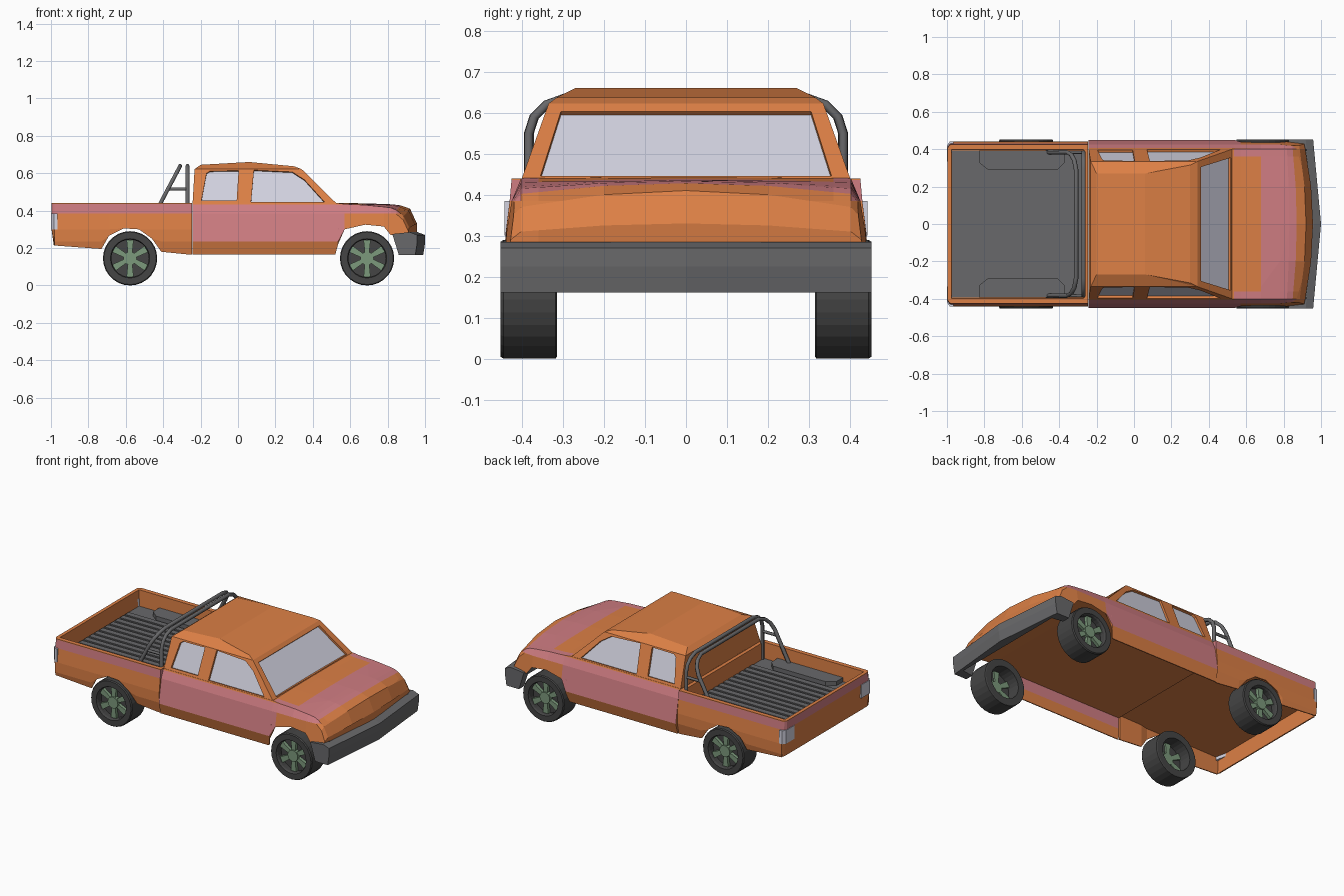
import bpy, bmesh, math
from mathutils import Vector

if "Cube" in bpy.data.objects:
    bpy.data.objects.remove(bpy.data.objects["Cube"])


def mat(name, r, g, b):
    m = bpy.data.materials.new(name)
    m.diffuse_color = (r, g, b, 1)
    m.use_nodes = True
    m.node_tree.nodes["Principled BSDF"].inputs["Base Color"].default_value = m.diffuse_color
    return m


ORANGE = mat("orange paint", .72, .215, .06)
PINK = mat("pink stripe", .63, .205, .225)
GLASS = mat("pale glass", .64, .64, .74)
TRIM = mat("grey trim", .14, .14, .145)
TYRE = mat("dark rubber", .06, .06, .06)
GREEN = mat("green wheel", .20, .32, .20)


def finish(name, bm, *mats):
    bmesh.ops.remove_doubles(bm, verts=bm.verts, dist=1e-5)
    bmesh.ops.recalc_face_normals(bm, faces=bm.faces)
    me = bpy.data.meshes.new(name)
    bm.to_mesh(me)
    bm.free()
    for m in mats:
        me.materials.append(m)
    ob = bpy.data.objects.new(name, me)
    bpy.context.collection.objects.link(ob)
    return ob


def loft(rings, closed=False, bm=None):
    bm = bm or bmesh.new()
    vs = [[bm.verts.new(p) for p in r] for r in rings]
    n = len(vs[0])
    for k in range(len(vs) if closed else len(vs) - 1):
        a, b = vs[k], vs[(k + 1) % len(vs)]
        for i in range(n):
            bm.faces.new((a[i], a[(i + 1) % n], b[(i + 1) % n], b[i]))
    if not closed:
        bm.faces.new(vs[0])
        bm.faces.new(vs[-1])
    return bm


def prism(name, pts, offset, m):
    off = Vector(offset)
    return finish(name, loft([[Vector(p) for p in pts], [Vector(p) + off for p in pts]]), m)


def box(name, lo, hi, m):
    (a, b, c), (d, e, f) = lo, hi
    return prism(name, [(a, b, c), (d, b, c), (d, e, c), (a, e, c)], (0, 0, f - c), m)


def interp(table, z):
    for (z0, y0), (z1, y1) in zip(table, table[1:]):
        if z <= z1:
            return y0 + (y1 - y0) * max(0, z - z0) / (z1 - z0)
    return table[-1][1]


def mirrored(half):
    return half + [(x, -y, z) for x, y, z in half[-2:0:-1]]


def split_and_paint(bm, planes, rule):
    bmesh.ops.remove_doubles(bm, verts=bm.verts, dist=1e-5)
    bmesh.ops.recalc_face_normals(bm, faces=bm.faces)
    for axis, d in planes:
        no = Vector((axis == "x", axis == "y", axis == "z"))
        bmesh.ops.bisect_plane(bm, geom=bm.verts[:] + bm.edges[:] + bm.faces[:],
                               plane_co=no * d, plane_no=no)
    bm.normal_update()
    for f in bm.faces:
        f.material_index = int(rule(f.calc_center_median(), f.normal))


# Cab lower body and hood: (x, bottom, shoulder height, crown height)
CAB_W = [(.165, .43), (.235, .45), (.385, .425), (.44, .402)]
FLOOR, SKIN = .305, .006
rings = []
for x, zb, zs, zc in [(-.243, .165, .44, .44), (.52, .165, .44, .442), (.535, .22, .44, .442),
                      (.57, .30, .435, .442), (.68, .325, .43, .438), (.78, .315, .42, .436),
                      (.83, .27, .415, .433), (.87, .27, .402, .428), (.92, .27, .37, .41),
                      (.957, .27, .31, .33)]:
    t = min(1, max(0, (x - .78) / .17))
    k = 1 - .03 * t
    yb, m = interp(CAB_W, zb) * k, max(.235, zb)
    belt = min(.385, zs - .02)
    fl = zb if x > .9 else max(FLOOR, zb)
    half = [(0, fl), (yb - SKIN, fl), (yb - SKIN, zb), (yb, zb), (interp(CAB_W, m) * k, m),
            (interp(CAB_W, belt) * k, belt), (.402, zs), (.2, zs + (zc - zs) * .75), (0, zc)]
    rings.append(mirrored([(x - .045 * t * (y / .42) ** 2, y, z) for y, z in half]))


def cab_rule(c, n):
    if n.z < -.2 or c.x < -.24:
        return False
    if abs(n.y) > .5:
        return (.385 if c.x > .57 else .235) < c.z < .432 and c.x < .93
    before_nose = c.x + .03 * (c.y / .42) ** 2 < .87
    return n.z > .3 and before_nose and (c.x > .68 or (c.x > .53 and abs(c.y) > .36))


bm = loft(rings)
split_and_paint(bm, [("z", .235), ("z", .385), ("z", .432), ("y", .36), ("y", -.36)], cab_rule)
finish("cab_body", bm, ORANGE, PINK)

# Cargo bed with open top: (x, bottom, is end wall)
BED_W = [(.165, .425), (.235, .44), (.30, .44), (.385, .43), (.44, .425)]
BED = .335
rings = []
for x, zb, wall in [(-.997, .215, 1), (-.988, .214, 1), (-.980, .214, 1), (-.975, .213, 1), (-.974, .213, 0),
                    (-.73, .195, 0), (-.69, .265, 0), (-.61, .305, 0), (-.53, .30, 0), (-.46, .25, 0),
                    (-.41, .18, 0), (-.27, .166, 0), (-.269, .166, 1), (-.247, .165, 1)]:
    d = .02 if x < -.99 else .005 if x < -.985 else 0
    fl, m = zb if x < -.985 else max(.32, zb), max(.235, zb)
    zf = .44 if wall else BED
    yb = interp(BED_W, zb) - d
    half = [(0, fl), (yb - SKIN, fl), (yb - SKIN, zb), (yb, zb), (interp(BED_W, m) - d, m),
            (.44 - d, max(.30, zb)), (.43 - d, .385), (.425 - d, .44), (.397, .44), (.395, zf), (0, zf)]
    rings.append(mirrored([(x + (.012 if d and z < .3 else 0), y, z) for y, z in half]))
bm = loft(rings)
split_and_paint(bm, [("z", .385), ("z", .436)], lambda c, n: .385 < c.z < .436 and (
    c.x < -.978 or c.x > -.25 or (abs(c.y) > .41 and abs(n.y) > .5)))
finish("cargo_bed", bm, ORANGE, PINK)

# Cab upper
bm = bmesh.new()
side = {}
for s in (1, -1):
    side[s] = [bm.verts.new((x, s * y, z)) for x, y, z in [
        (-.243, .402, .435), (.53, .402, .435), (.34, .335, .622), (-.232, .335, .622),
        (-.2, .27, .645), (.06, .27, .66), (.30, .315, .637)]]
    a = side[s]
    bm.faces.new(a[:4])
    bm.faces.new((a[3], a[2], a[5], a[4]))
    bm.faces.new((a[2], a[6], a[5]))
for i, j in [(0, 1), (1, 2), (2, 6), (6, 5), (5, 4), (4, 3), (3, 0)]:
    bm.faces.new((side[1][i], side[1][j], side[-1][j], side[-1][i]))
cab = finish("cab_upper", bm, ORANGE)


# Recessed windows
def window(name, pts, normal):
    n = Vector(normal).normalized()
    pts = [Vector(p) for p in pts]
    cut = prism(name + "_cutter", [p - n * .018 for p in pts], n * .06, ORANGE)
    cut.hide_render = True
    cut.hide_set(True)
    mod = cab.modifiers.new(name, "BOOLEAN")
    mod.object, mod.operation, mod.solver = cut, "DIFFERENCE", "EXACT"
    prism(name, [p - n * .019 for p in pts], n * .006, GLASS)


SLOPE = (.402 - .335) / (.622 - .435)


def on_side(s, outline):
    return [(x, s * (.402 - (z - .435) * SLOPE), z) for x, z in outline]


for s, tag in ((1, "left"), (-1, "right")):
    window(tag + "_rear_window", on_side(s, [(-.195, .455), (-.168, .60), (-.15, .612), (.003, .614), (-.007, .455)]),
           (0, s, SLOPE))
    window(tag + "_front_window", on_side(s, [(.07, .447), (.085, .617), (.29, .607), (.355, .565), (.462, .447)]),
           (0, s, SLOPE))


def on_shield(y, z):
    return (.53 - (z - .435) * .19 / .187, y, z)


window("windshield", [on_shield(-.355, .445), on_shield(.355, .445), on_shield(.305, .603), on_shield(-.305, .603)],
       (.187, 0, .19))

# Front bumper wrapping around the nose
rings = []
for y in (-.452, -.40, -.39, 0, .39, .40, .452):
    d = .042 * abs(y) / .45
    back = .825 if abs(y) > .395 else .90
    rings.append([(back, y, .275), (.96 - d, y, .285), (1 - d, y, .27), (1 - d, y, .225),
                  (.99 - d, y, .162), (back + .035, y, .162)])
finish("front_bumper", loft(rings), TRIM)

# Tail lights
for s in (1, -1):
    prism("tail_light", [(-1.0, s * .335, .30), (-.985, s * .335, .30), (-.965, s * .425, .30),
                         (-.965, s * .442, .30), (-.985, s * .44, .30), (-1.0, s * .42, .30)],
          (0, 0, .085), GLASS)

# Bed liner, ribs and wheel housings
box("bed_liner", (-.972, -.394, BED - .002), (-.272, .394, BED + .003), TRIM)
for i in range(-5, 6):
    box("bed_rib", (-.965, i * .052 - .018, BED), (-.275, i * .052 + .018, BED + .01), TRIM)
for s in (1, -1):
    prism("wheel_housing", [(-.83, s * .394, BED), (-.83, s * .33, BED), (-.78, s * .29, BED),
                            (-.41, s * .29, BED), (-.37, s * .33, BED), (-.37, s * .394, BED)],
          (0, 0, .03), TRIM)


# Roll bar
def tube(name, pts, r=.012):
    cu = bpy.data.curves.new(name, "CURVE")
    cu.dimensions, cu.bevel_depth, cu.bevel_resolution, cu.use_fill_caps = "3D", r, 1, True
    sp = cu.splines.new("POLY")
    sp.points.add(len(pts) - 1)
    for p, co in zip(sp.points, pts):
        p.co = (*co, 1)
    cu.materials.append(TRIM)
    bpy.context.collection.objects.link(bpy.data.objects.new(name, cu))


arc = [(.383, BED), (.383, .55), (.37, .59), (.34, .62), (.29, .638)]
arc += [(-y, z) for y, z in reversed(arc)]
tube("main_hoop", [(-.27, y, z) for y, z in arc])
tube("rear_hoop", [(-.425 + (z - .42) * .53, y, z) for y, z in arc])
for s in (1, -1):
    tube("hoop_brace", [(-.375, s * .383, .515), (-.27, s * .383, .515)], .009)

# Wheels: tyre, backing disc, spokes and hub
PROFILE = [(.10, .315), (.14, .315), (.145, .318), (.145, .445), (.14, .452), (.105, .452), (.10, .44)]
N = 28
for cx in (-.577, .69):
    for s in (1, -1):
        def at(r, a, y):
            return (cx + r * math.cos(a), s * y, .145 + r * math.sin(a))
        ang = [2 * math.pi * i / N for i in range(N)]
        finish("tyre", loft([[at(r, a, y) for r, y in PROFILE] for a in ang], True), TYRE)
        prism("wheel_disc", [at(.102, a, .40) for a in ang], (0, s * .008, 0), TYRE)
        bm = loft([[at(.036, a, y) for a in ang[::2]] for y in (.385, .436)])
        for i in range(6):
            a = math.pi / 2 + i * math.pi / 3
            loft([[at(r, a + d, y) for r, d in ((.03, -.4), (.101, -.19), (.101, .19), (.03, .4))]
                  for y in (.388, .428)], bm=bm)
        finish("wheel_spokes", bm, GREEN)
